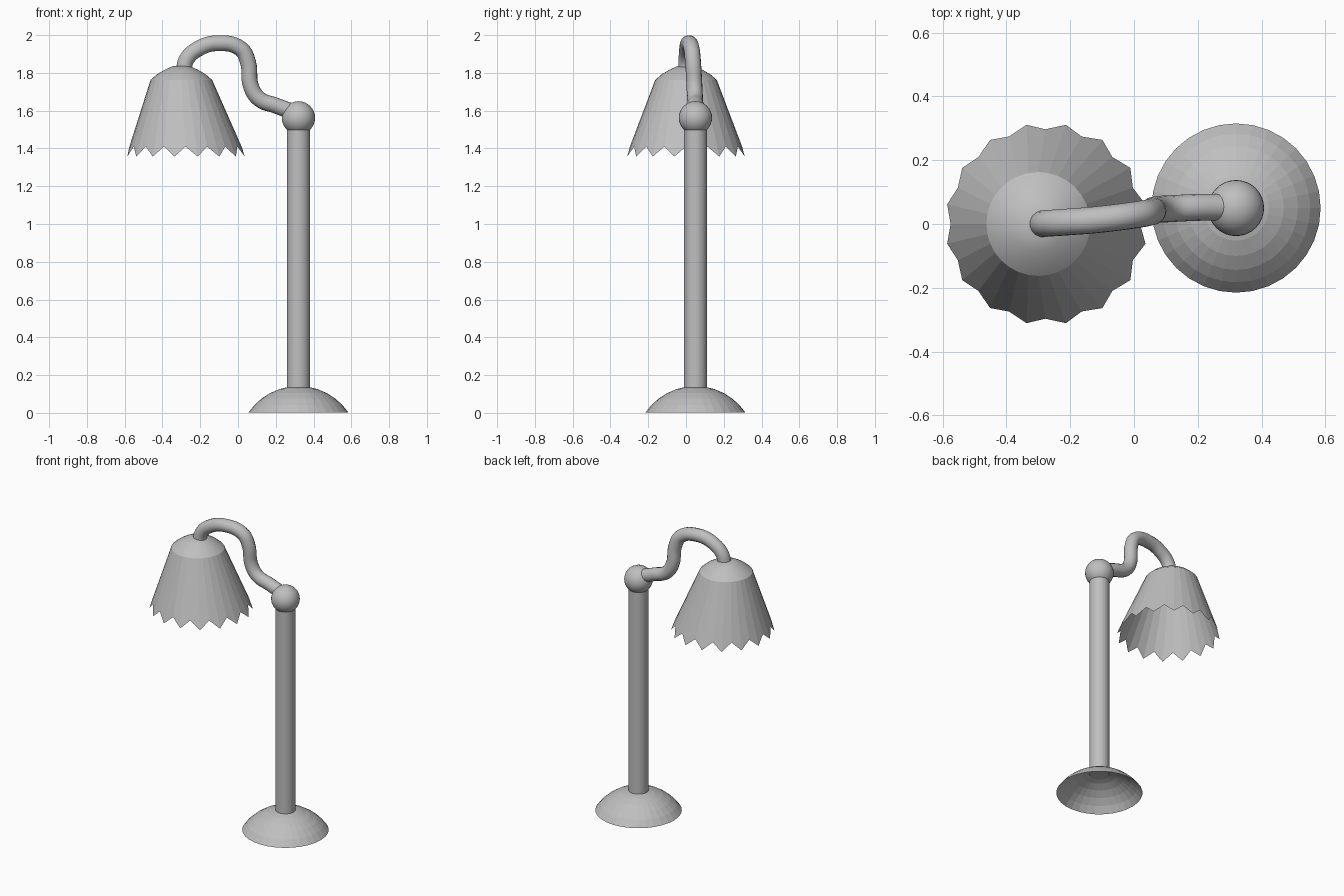
import bpy, bmesh, math

if "Cube" in bpy.data.objects:
    bpy.data.objects.remove(bpy.data.objects["Cube"])

grey = bpy.data.materials.new("lamp grey")
grey.diffuse_color = (0.52, 0.52, 0.52, 1)
grey.use_nodes = True
grey.node_tree.nodes["Principled BSDF"].inputs["Base Color"].default_value = grey.diffuse_color
PX, PY = 0.32, 0.05          # pole axis
SEG = 32


def finish(obj, name, angle=None):
    obj.name = name
    obj.data.materials.append(grey)
    if angle is not None:
        for o in bpy.context.selected_objects:
            o.select_set(False)
        obj.select_set(True)
        bpy.context.view_layer.objects.active = obj
        bpy.ops.object.shade_smooth_by_angle(angle=math.radians(angle))
    return obj


def loft(name, rings, close_top, angle=None):
    """Skin a list of vertex rings, ordered bottom to top."""
    bm = bmesh.new()
    vr = [[bm.verts.new(p) for p in ring] for ring in rings]
    for lo, hi in zip(vr, vr[1:]):
        for i in range(SEG):
            j = (i + 1) % SEG
            bm.faces.new((lo[i], lo[j], hi[j], hi[i]))
    if close_top:
        bm.faces.new(vr[-1])
    mesh = bpy.data.meshes.new(name)
    bm.to_mesh(mesh)
    bm.free()
    obj = bpy.data.objects.new(name, mesh)
    bpy.context.collection.objects.link(obj)
    return finish(obj, name, angle)


def ring(cx, cy, r, z):
    return [(cx + r * math.cos(2 * math.pi * i / SEG),
             cy + r * math.sin(2 * math.pi * i / SEG), z) for i in range(SEG)]


# Hollow domed base: a slice of a sphere
R, top_z = 0.32, 0.142
arc = [math.radians(56 * (1 - k / 6)) for k in range(6)]
loft("base", [ring(PX, PY, R * math.sin(a), max(0, top_z - R * (1 - math.cos(a))))
              for a in arc], True)

# Upright pole
bpy.ops.mesh.primitive_cylinder_add(vertices=SEG, radius=0.061, depth=1.41,
                                    location=(PX, PY, 0.835))
finish(bpy.context.object, "pole", 40)

# Ball joint
bpy.ops.mesh.primitive_uv_sphere_add(segments=32, ring_count=16, radius=0.088,
                                     location=(PX, PY, 1.562))
finish(bpy.context.object, "ball_joint", 40)

# Bent arm: round tube along a smooth path
path = [(0.28, 0.053, 1.597), (0.20, 0.052, 1.627), (0.115, 0.048, 1.66),
        (0.07, 0.045, 1.725), (0.052, 0.037, 1.86), (0.015, 0.03, 1.927),
        (-0.11, 0.014, 1.957), (-0.21, 0.006, 1.928), (-0.27, 0.002, 1.875),
        (-0.29, 0.0, 1.81)]
curve = bpy.data.curves.new("arm", "CURVE")
curve.dimensions = "3D"
curve.bevel_depth = 0.042
curve.bevel_resolution = 6
curve.resolution_u = 6
curve.use_fill_caps = True
spline = curve.splines.new("BEZIER")
spline.bezier_points.add(len(path) - 1)
for bp, p in zip(spline.bezier_points, path):
    bp.co = p
    bp.handle_left_type = bp.handle_right_type = "AUTO"
tube = bpy.data.objects.new("arm_curve", curve)
bpy.context.collection.objects.link(tube)
mesh = bpy.data.meshes.new_from_object(
    tube.evaluated_get(bpy.context.evaluated_depsgraph_get()))
bpy.data.objects.remove(tube)
arm = bpy.data.objects.new("arm", mesh)
bpy.context.collection.objects.link(arm)
mesh.materials.clear()
finish(arm, "arm", 50)

# Open shade with a zigzag rim; the cone leans slightly towards the pole
rim = [v[i % 2][i] for v in [(ring(-0.278, 0, 0.297, 1.41), ring(-0.275, 0, 0.317, 1.357))]
       for i in range(SEG)]
crown = [ring(-0.30, 0, r, z) for r, z in
         [(0.163, 1.763), (0.128, 1.793), (0.085, 1.818), (0.045, 1.836)]]
loft("shade", [rim, crown[0]], False)
loft("shade_crown", crown, True, 40)
